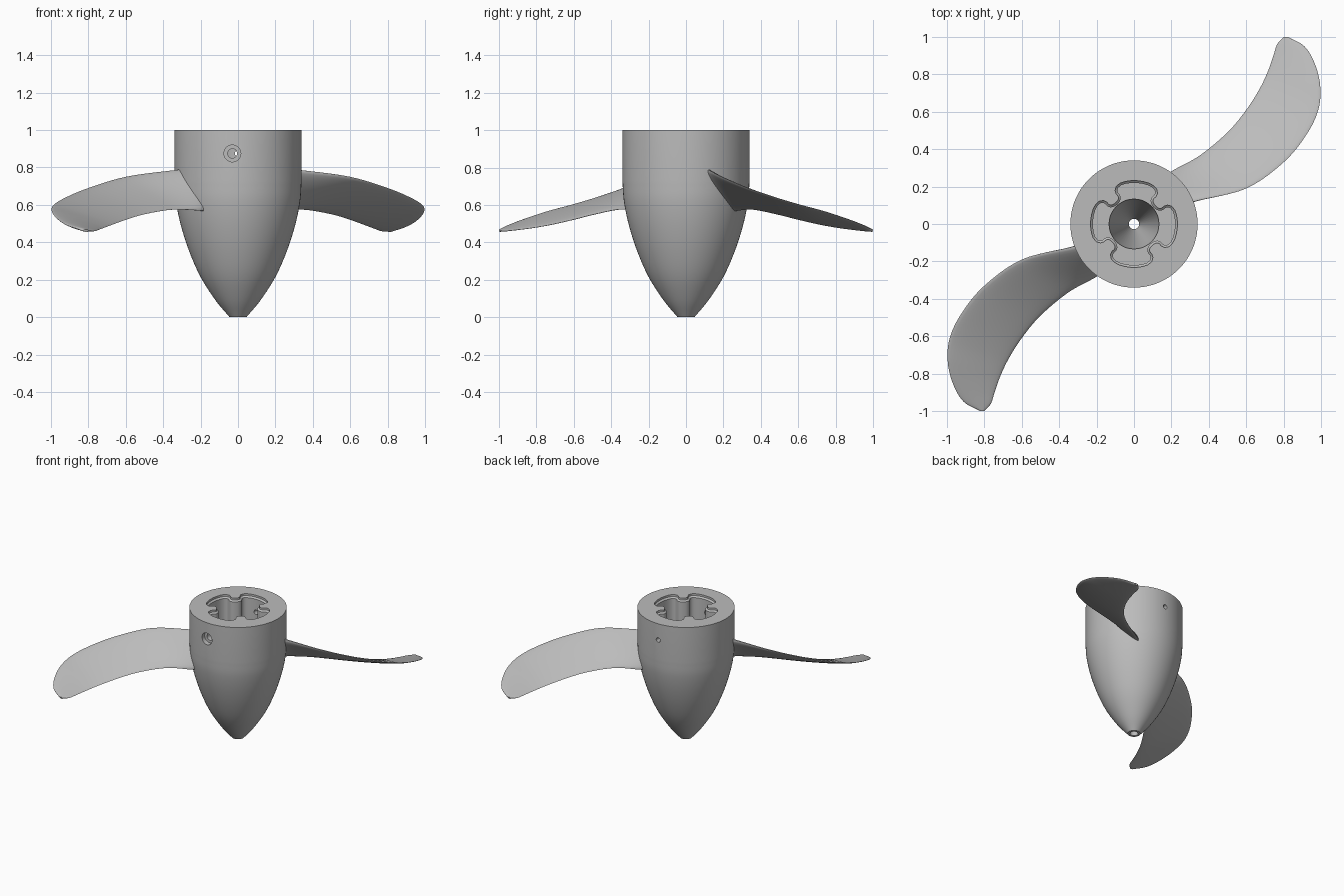
import bpy, bmesh, math
from mathutils import Vector, Matrix

if "Cube" in bpy.data.objects:
    bpy.data.objects.remove(bpy.data.objects["Cube"], do_unlink=True)

# One plain grey for everything
grey = bpy.data.materials.new("plain_grey")
grey.use_nodes = True
colour = (0.5, 0.5, 0.5, 1)
grey.diffuse_color = colour
grey.node_tree.nodes["Principled BSDF"].inputs["Base Color"].default_value = colour


def make_object(name, bm):
    bmesh.ops.recalc_face_normals(bm, faces=bm.faces)
    mesh = bpy.data.meshes.new(name)
    bm.to_mesh(mesh)
    bm.free()
    mesh.materials.append(grey)
    obj = bpy.data.objects.new(name, mesh)
    bpy.context.collection.objects.link(obj)
    return obj


def skin(rings, name):
    """Join closed rings of points with quads and cap both ends."""
    bm = bmesh.new()
    loops = [[bm.verts.new(p) for p in ring] for ring in rings]
    n = len(loops[0])
    for a, b in zip(loops, loops[1:]):
        for i in range(n):
            j = (i + 1) % n
            bm.faces.new((a[i], a[j], b[j], b[i]))
    bm.faces.new(loops[0])
    bm.faces.new(loops[-1])
    return make_object(name, bm)


def circle(r, z, n):
    return [Vector((r * math.cos(2 * math.pi * i / n), r * math.sin(2 * math.pi * i / n), z)) for i in range(n)]


def smooth_path(points, steps):
    """Catmull-Rom resampling."""
    pts = [Vector(p) for p in points]
    pts = [2 * pts[0] - pts[1]] + pts + [2 * pts[-1] - pts[-2]]
    out = []
    for a, b, c, d in zip(pts, pts[1:], pts[2:], pts[3:]):
        for k in range(steps):
            t = k / steps
            out.append(0.5 * (2 * b + (c - a) * t + (2 * a - 5 * b + 4 * c - d) * t ** 2
                              + (3 * b - a - 3 * c + d) * t ** 3))
    return out + [pts[-2]]


def activate(obj):
    bpy.ops.object.select_all(action='DESELECT')
    obj.select_set(True)
    bpy.context.view_layer.objects.active = obj


def cut(target, cutter):
    mod = target.modifiers.new("cut", 'BOOLEAN')
    mod.operation = 'DIFFERENCE'
    mod.solver = 'EXACT'
    mod.object = cutter
    activate(target)
    bpy.ops.object.modifier_apply(modifier=mod.name)
    bpy.data.objects.remove(cutter, do_unlink=True)


# Hub: pointed body with a straight collar
ogive = [(0.045, 0), (0.12, 0.09), (0.2, 0.215), (0.26, 0.35), (0.305, 0.49), (0.332, 0.62), (0.34, 0.73)]
profile = smooth_path([(r, 0, z) for r, z in ogive], 5) + [Vector((0.34, 0, 1))]
hub = skin([circle(p.x, p.z, 96) for p in profile], "hub")

# Socket: four-lobed recess with a bevelled rim
half = [(0.22, 0), (0.22, 8), (0.22, 16), (0.218, 23), (0.211, 28), (0.2, 30.5),
        (0.187, 31), (0.174, 30), (0.162, 30), (0.151, 32), (0.143, 36), (0.139, 40), (0.138, 45)]
lobe = [(r, -a) for r, a in reversed(half[1:])] + half[:-1]
outline = []
for q in range(4):
    for r, a in lobe:
        ang = math.radians(a + 90 * q - 4)
        outline.append(Vector((r * math.cos(ang), r * math.sin(ang), 0)))


def offset(dist, z):
    ring = []
    for i, p in enumerate(outline):
        t = (outline[(i + 1) % len(outline)] - outline[i - 1]).normalized()
        ring.append(p + Vector((t.y, -t.x, 0)) * dist + Vector((0, 0, z)))
    return ring


cut(hub, skin([offset(0, 0.55), offset(0, 0.975), offset(0.012, 0.985), offset(0.012, 1.05)], "socket_cutter"))

# Tapered seat and bore along the axis
bore = [(0.028, -0.1), (0.028, 0.24), (0.133, 0.53), (0.133, 0.6)]
cut(hub, skin([circle(r, z, 48) for r, z in bore], "bore_cutter"))


# Screw holes through the collar wall
def side_hole(steps, x, side):
    turn = Matrix.Translation((x, 0, 0.875)) @ Matrix.Rotation(side * math.pi / 2, 4, 'X')
    cut(hub, skin([[turn @ p for p in circle(r, d, 32)] for r, d in steps], "hole_cutter"))


side_hole([(0.025, 0.17), (0.025, 0.3), (0.045, 0.3), (0.045, 0.4)], -0.03, 1)
side_hole([(0.017, 0.17), (0.017, 0.4)], 0, -1)

# Blades: lens sections lofted between the two edges, thickened at the root
upper_edge = [(0.26, 0.10, 0.79), (0.34, 0.125, 0.785), (0.6, 0.19, 0.75), (0.8, 0.33, 0.69), (0.92, 0.475, 0.64),
              (0.985, 0.61, 0.6), (0.995, 0.74, 0.565), (0.965, 0.86, 0.525), (0.91, 0.95, 0.49), (0.825, 0.998, 0.463)]
lower_edge = [(0.165, 0.23, 0.565), (0.2, 0.28, 0.57), (0.35, 0.365, 0.575), (0.5, 0.49, 0.55), (0.6, 0.61, 0.52),
              (0.67, 0.72, 0.495), (0.715, 0.815, 0.478), (0.745, 0.9, 0.467), (0.765, 0.96, 0.461), (0.8, 0.998, 0.461)]
a_path, b_path = smooth_path(upper_edge, 6), smooth_path(lower_edge, 6)
count, across = len(a_path), 14
sections = []
for i, (a, b) in enumerate(zip(a_path, b_path)):
    lo, hi = max(i - 1, 0), min(i + 1, count - 1)
    span = (a_path[hi] + b_path[hi]) - (a_path[lo] + b_path[lo])
    normal = span.cross(b - a).normalized()
    s = i / (count - 1)
    thick = 0.018 * (1 - 0.6 * s) + 0.045 * math.exp(-s * 16)
    ring = []
    for k in range(2 * across):
        ang = math.pi * k / across
        lift = math.sin(ang) * thick
        ring.append(a.lerp(b, 0.5 - 0.5 * math.cos(ang)) + normal * lift)
    sections.append(ring)

parts = [hub]
for name, angle in (("left_blade", 0), ("right_blade", math.pi)):
    spin = Matrix.Rotation(angle, 3, 'Z')
    parts.append(skin([[spin @ p for p in ring] for ring in sections], name))

for obj in parts:
    activate(obj)
    bpy.ops.object.shade_smooth_by_angle(angle=math.radians(35))
